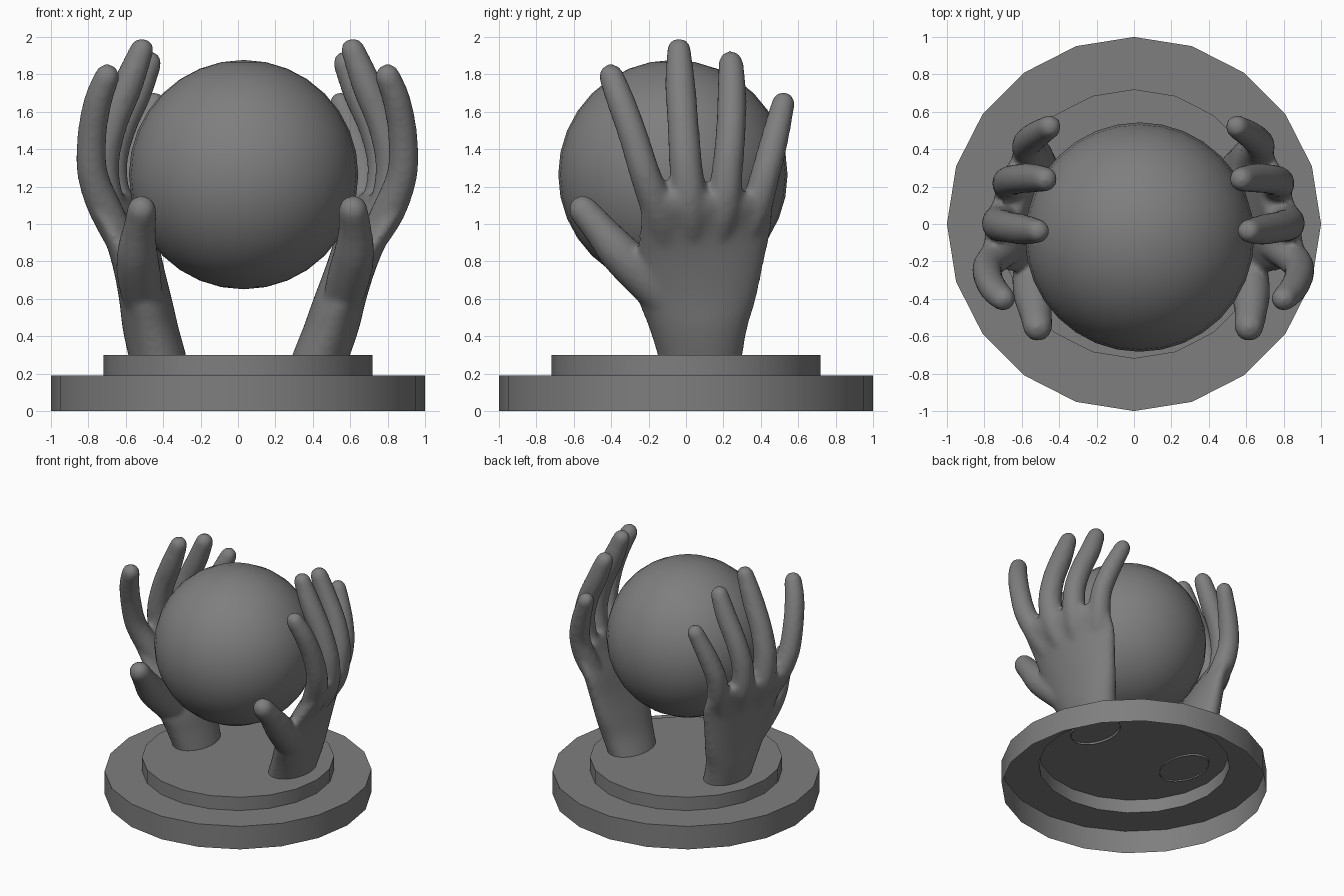
import bpy, bmesh, math
from mathutils import Vector

if "Cube" in bpy.data.objects:
    bpy.data.objects.remove(bpy.data.objects["Cube"])

stone = bpy.data.materials.new("dark_grey")
stone.diffuse_color = (.21, .21, .21, 1)
stone.use_nodes = True
stone.node_tree.nodes["Principled BSDF"].inputs["Base Color"].default_value = stone.diffuse_color


def finish(name, bm, angle=30):
    me = bpy.data.meshes.new(name)
    bm.to_mesh(me)
    bm.free()
    me.materials.append(stone)
    ob = bpy.data.objects.new(name, me)
    bpy.context.collection.objects.link(ob)
    bpy.ops.object.select_all(action='DESELECT')
    ob.select_set(True)
    bpy.context.view_layer.objects.active = ob
    bpy.ops.object.shade_smooth_by_angle(angle=math.radians(angle))
    return ob


def skin_rings(bm, rings, caps=True):
    loops = [[bm.verts.new(p) for p in r] for r in rings]
    n = len(loops[0])
    for a, b in zip(loops, loops[1:]):
        for i in range(n):
            bm.faces.new((a[i], a[(i + 1) % n], b[(i + 1) % n], b[i]))
    if caps:
        bm.faces.new(loops[0][::-1])
    bm.faces.new(loops[-1])


def spline(pts, steps=5):
    # Catmull-Rom through points of any dimension
    p = [Vector(q) for q in pts]
    p = [2 * p[0] - p[1]] + p + [2 * p[-1] - p[-2]]
    out = []
    for a, b, c, d in zip(p, p[1:], p[2:], p[3:]):
        for s in range(steps):
            t = s / steps
            out.append(0.5 * (2 * b + (c - a) * t + (2 * a - 5 * b + 4 * c - d) * t * t
                              + (3 * b - a - 3 * c + d) * t ** 3))
    return out + [p[-2]]


def finger(bm, pts, sides=16):
    path = spline(pts)
    rings = []

    def ring(c, tan, r):
        u = tan.cross(Vector((0, 1, 0.1))).normalized()
        v = tan.cross(u)
        rings.append([c + r * (u * math.cos(k) + v * math.sin(k))
                      for k in (2 * math.pi * i / sides for i in range(sides))])

    for i, q in enumerate(path):
        tan = (path[min(i + 1, len(path) - 1)] - path[max(i - 1, 0)]).to_3d().normalized()
        ring(q.to_3d(), tan, q[3])
    for k in (25, 50, 75):  # rounded tip
        k = math.radians(k)
        ring(q.to_3d() + tan * q[3] * math.sin(k), tan, q[3] * math.cos(k))
    skin_rings(bm, rings)


# Stepped plinth, open underneath
bm = bmesh.new()
skin_rings(bm, [[(r * math.cos(math.pi * i / 10), r * math.sin(math.pi * i / 10), z)
                 for i in range(20)]
                for r, z in ((1, 0), (1, .19), (.72, .19), (.72, .3))], caps=False)
finish("plinth", bm)

# Ball
bm = bmesh.new()
bmesh.ops.create_uvsphere(bm, u_segments=32, v_segments=16, radius=.613)
bmesh.ops.translate(bm, verts=bm.verts, vec=(.03, -.07, 1.264))
finish("ball", bm)

# Right hand: wrist and palm sections (x, y, z, half thickness, half width, slant)
bm = bmesh.new()
palm = [(.41, .08, .2, .15, .215), (.445, .075, .3, .155, .228),
        (.50, .065, .45, .15, .265), (.545, .06, .6, .14, .315),
        (.615, .08, .8, .125, .338), (.675, .10, .95, .115, .352),
        (.745, .115, 1.08, .105, .352), (.77, .12, 1.16, .085, .32)]
slants = (0, 0, -.02, -.07, -.17, -.26, -.31, -.32)
rings = []
for q in spline([(*p, s) for p, s in zip(palm, slants)], 3):
    x, y, z, a, b, s = q
    rings.append([(x + a * math.cos(t) + s * b * math.sin(t), y + b * math.sin(t), z)
                  for t in (math.pi * i / 16 for i in range(32))])
skin_rings(bm, rings)

# Fingers and thumb (x, y, z, radius)
finger(bm, [(.68, -.09, .85, .07), (.80, -.145, 1.06, .09), (.878, -.22, 1.27, .083),
            (.88, -.285, 1.48, .079), (.848, -.35, 1.66, .076), (.80, -.40, 1.79, .068)])
finger(bm, [(.66, .04, .85, .07), (.79, .02, 1.08, .095), (.825, 0, 1.3, .09),
            (.78, -.015, 1.52, .085), (.69, -.03, 1.74, .082), (.615, -.038, 1.93, .066)])
finger(bm, [(.63, .15, .85, .07), (.745, .2, 1.08, .09), (.775, .222, 1.3, .084),
            (.73, .24, 1.5, .081), (.64, .245, 1.7, .079), (.575, .24, 1.86, .068)])
finger(bm, [(.58, .26, .85, .07), (.645, .36, 1.05, .085), (.675, .42, 1.25, .08),
            (.63, .47, 1.44, .076), (.55, .52, 1.645, .064)])
finger(bm, [(.53, -.03, .5, .09), (.585, -.2, .69, .115), (.62, -.35, .84, .11),
            (.625, -.46, .97, .09), (.615, -.55, 1.075, .08)])
bmesh.ops.recalc_face_normals(bm, faces=bm.faces)
hand = finish("right_hand", bm)

# Fuse and soften the hand, then trim the wrist just below the plinth top
rm = hand.modifiers.new("fuse", 'REMESH')
rm.mode = 'VOXEL'
rm.voxel_size = .018
sm = hand.modifiers.new("soften", 'SMOOTH')
sm.factor = .5
sm.iterations = 10
bpy.context.view_layer.update()
fused = bpy.data.meshes.new_from_object(hand.evaluated_get(bpy.context.evaluated_depsgraph_get()))
bpy.data.objects.remove(hand)


def trimmed():
    b = bmesh.new()
    b.from_mesh(fused)
    bmesh.ops.bisect_plane(b, geom=b.verts[:] + b.edges[:] + b.faces[:],
                           plane_co=(0, 0, .285), plane_no=(0, 0, 1), clear_inner=True)
    return b


finish("right_hand", trimmed(), 60)

# Left hand: mirrored, leaning slightly further in
bm = trimmed()
for v in bm.verts:
    v.co.x = -v.co.x + .1 * min(1, max(0, (v.co.z - .2) / .8))
bmesh.ops.reverse_faces(bm, faces=bm.faces)
finish("left_hand", bm, 60)
